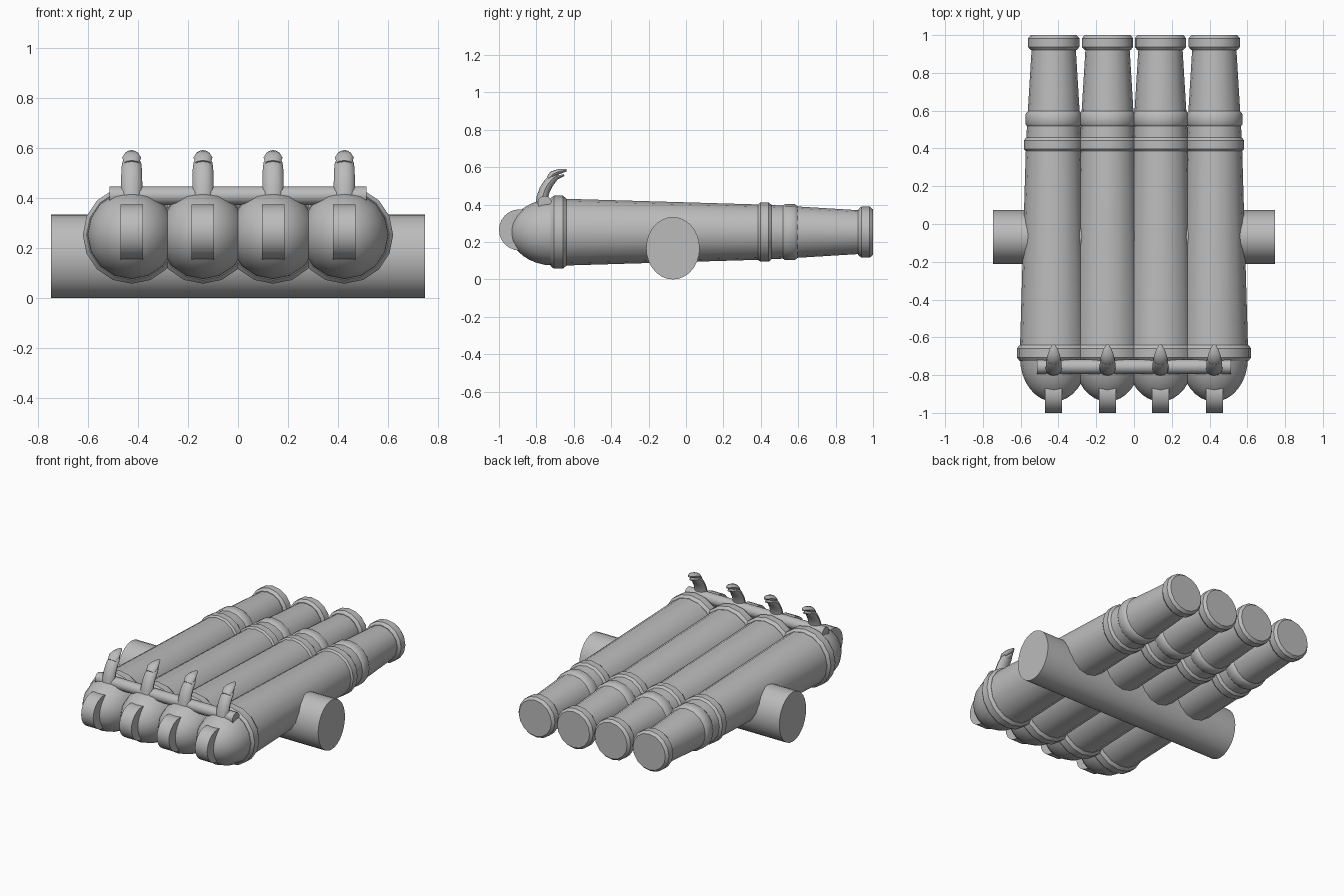
import bpy
import bmesh
from math import sin, cos, pi, radians
from mathutils import Vector

cube = bpy.data.objects.get("Cube")
if cube:
    bpy.data.objects.remove(cube, do_unlink=True)

metal = bpy.data.materials.new("grey metal")
metal.use_nodes = True
grey = (0.5, 0.5, 0.5, 1)
metal.diffuse_color = grey
metal.node_tree.nodes["Principled BSDF"].inputs["Base Color"].default_value = grey

BARREL_X = (-0.425, -0.14, 0.14, 0.425)
AXIS_Z = 0.253


def make_object(name, bm):
    bmesh.ops.recalc_face_normals(bm, faces=bm.faces[:])
    mesh = bpy.data.meshes.new(name)
    bm.to_mesh(mesh)
    bm.free()
    mesh.materials.append(metal)
    obj = bpy.data.objects.new(name, mesh)
    bpy.context.collection.objects.link(obj)
    bpy.ops.object.select_all(action="DESELECT")
    obj.select_set(True)
    bpy.context.view_layer.objects.active = obj
    bpy.ops.object.shade_smooth_by_angle(angle=radians(35))
    return obj


def skin(name, rings):
    """Join rings of points into a closed, capped skin."""
    bm = bmesh.new()
    loops = [[bm.verts.new(p) for p in ring] for ring in rings]
    n = len(loops[0])
    for a, b in zip(loops, loops[1:]):
        for i in range(n):
            j = (i + 1) % n
            bm.faces.new((a[i], a[j], b[j], b[i]))
    bm.faces.new(loops[0])
    bm.faces.new(loops[-1])
    return make_object(name, bm)


def lathe(name, x, profile, sides=16):
    """Turn a (y, radius) profile about the barrel axis."""
    angles = [2 * pi * i / sides for i in range(sides)]
    return skin(name, [[(x + r * sin(a), y, AXIS_Z + r * cos(a)) for a in angles]
                       for y, r in profile])


def moulding(name, x, y0, y1, radius, inner):
    """Rounded band around a barrel."""
    e = (y1 - y0) * 0.22
    mid = radius - 0.007
    return lathe(name, x, [(y0, inner), (y0, mid - 0.008), (y0 + e * 0.5, mid),
                           (y0 + e, radius), (y1 - e, radius),
                           (y1 - e * 0.5, mid), (y1, mid - 0.008), (y1, inner)])


def cross_cylinder(name, x0, x1, y, z, ry, rz, sides):
    angles = [2 * pi * i / sides for i in range(sides)]
    return skin(name, [[(x, y + ry * sin(a), z + rz * cos(a)) for a in angles]
                       for x in (x0, x1)])


def sweep(name, x, stations, sides=12):
    """Elliptical tube through (y, z, half width, half thickness)."""
    pts = [Vector((0, s[0], s[1])) for s in stations]
    rings = []
    for i, (y, z, w, t) in enumerate(stations):
        d = (pts[min(i + 1, len(pts) - 1)] - pts[max(i - 1, 0)]).normalized()
        ring = []
        for k in range(sides):
            a = 2 * pi * k / sides
            s = t * sin(a)
            ring.append((x + w * cos(a), y - d.z * s, z + d.y * s))
        rings.append(ring)
    return skin(name, rings)


for x in BARREL_X:
    # Tapered barrel and rounded breech
    lathe("barrel", x, [(-0.70, 0.18), (0.42, 0.147), (0.55, 0.14), (0.96, 0.115)])
    dome = [(-0.71 - 0.23 * sin(t * pi / 16), 0.178 * cos(t * pi / 16))
            for t in range(8)]
    lathe("breech", x, dome + [(-0.94, 0.008)])

    # Reinforcing bands and muzzle
    moulding("breech_ring", x, -0.725, -0.64, 0.195, 0.16)
    moulding("middle_ring", x, 0.38, 0.46, 0.158, 0.13)
    moulding("forward_ring", x, 0.51, 0.60, 0.15, 0.12)
    moulding("muzzle_ring", x, 0.92, 1.0, 0.136, 0.112)
    lathe("muzzle_bore", x, [(0.95, 0.113), (0.996, 0.113)])

    # Rear round lug
    cross_cylinder("rear_lug", x - 0.045, x + 0.045, -0.89, 0.265, 0.11, 0.11, 24)

    # Curved beast-headed handle
    sweep("handle_neck", x, [(-0.772, 0.39, 0.043, 0.034), (-0.768, 0.44, 0.043, 0.031),
                             (-0.755, 0.48, 0.042, 0.029), (-0.735, 0.515, 0.041, 0.027),
                             (-0.71, 0.542, 0.038, 0.024), (-0.69, 0.553, 0.03, 0.016)])
    sweep("upper_jaw", x, [(-0.735, 0.54, 0.03, 0.014), (-0.712, 0.562, 0.038, 0.019),
                           (-0.685, 0.575, 0.03, 0.014), (-0.66, 0.581, 0.02, 0.011),
                           (-0.638, 0.584, 0.007, 0.006)])
    sweep("lower_jaw", x, [(-0.72, 0.535, 0.03, 0.014), (-0.69, 0.545, 0.026, 0.011),
                           (-0.652, 0.558, 0.008, 0.005)])

# Cross rod under the handles and the trunnion carrying the barrels
cross_cylinder("handle_rod", -0.513, 0.513, -0.755, 0.41, 0.038, 0.037, 12)
cross_cylinder("trunnion", -0.747, 0.747, -0.07, 0.167, 0.143, 0.167, 28)
